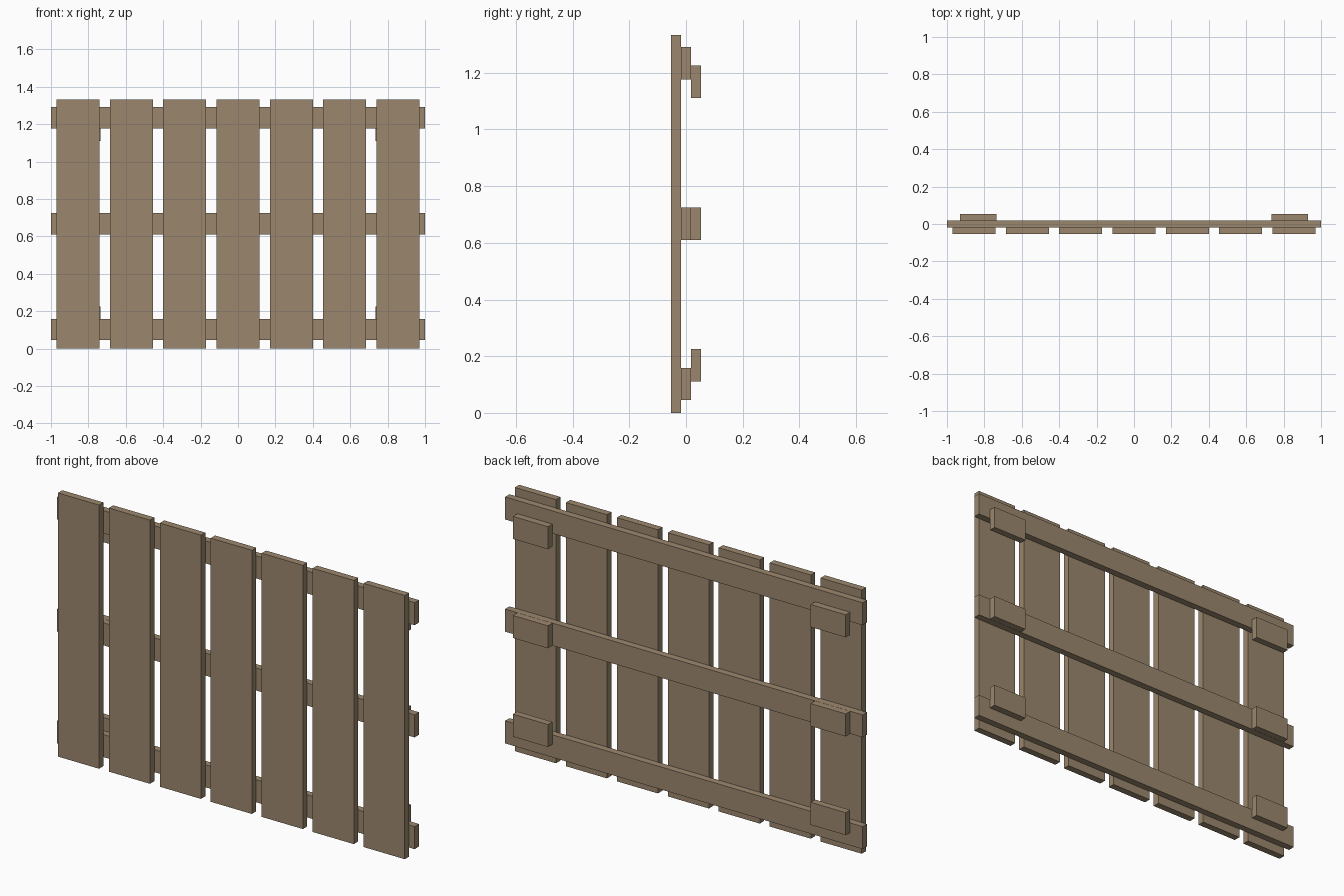
import bpy
import bmesh
from mathutils import Matrix, Vector

cube = bpy.data.objects.get("Cube")
if cube:
    bpy.data.objects.remove(cube, do_unlink=True)

# Weathered wood
wood = bpy.data.materials.new("weathered_wood")
wood.use_nodes = True
WOOD_COLOR = (0.33, 0.245, 0.155, 1)
wood.diffuse_color = WOOD_COLOR
bsdf = wood.node_tree.nodes["Principled BSDF"]
bsdf.inputs["Base Color"].default_value = WOOD_COLOR
bsdf.inputs["Roughness"].default_value = 0.9


def board(name, size, center):
    """Add one flat-faced rectangular board."""
    bm = bmesh.new()
    bmesh.ops.create_cube(bm, size=1, matrix=Matrix.Diagonal((*size, 1)))
    mesh = bpy.data.meshes.new(name)
    bm.to_mesh(mesh)
    bm.free()
    mesh.materials.append(wood)
    obj = bpy.data.objects.new(name, mesh)
    obj.location = Vector(center)
    bpy.context.collection.objects.link(obj)
    return obj


HEIGHT = 1.333
THICK = 0.035
LAYER = 0.036       # spacing between the three layers of boards
RAIL_H = 0.114
PITCH = 0.285

# Seven upright planks across the front
for i in range(7):
    board(f"plank_{i + 1}", (0.23, THICK, HEIGHT),
          ((i - 3) * PITCH, -LAYER, HEIGHT / 2))

# Rails across the back, each with a short block near both ends
for level, rail_z, block_z in (("bottom", 0.102, 0.168),
                               ("middle", 0.667, 0.667),
                               ("top", 1.234, 1.168)):
    board(f"{level}_rail", (2, THICK, RAIL_H), (0, 0, rail_z))
    for side, sign in (("left", 1), ("right", -1)):
        board(f"{level}_{side}_block", (0.196, THICK, RAIL_H),
              (sign * 0.833, LAYER, block_z))
